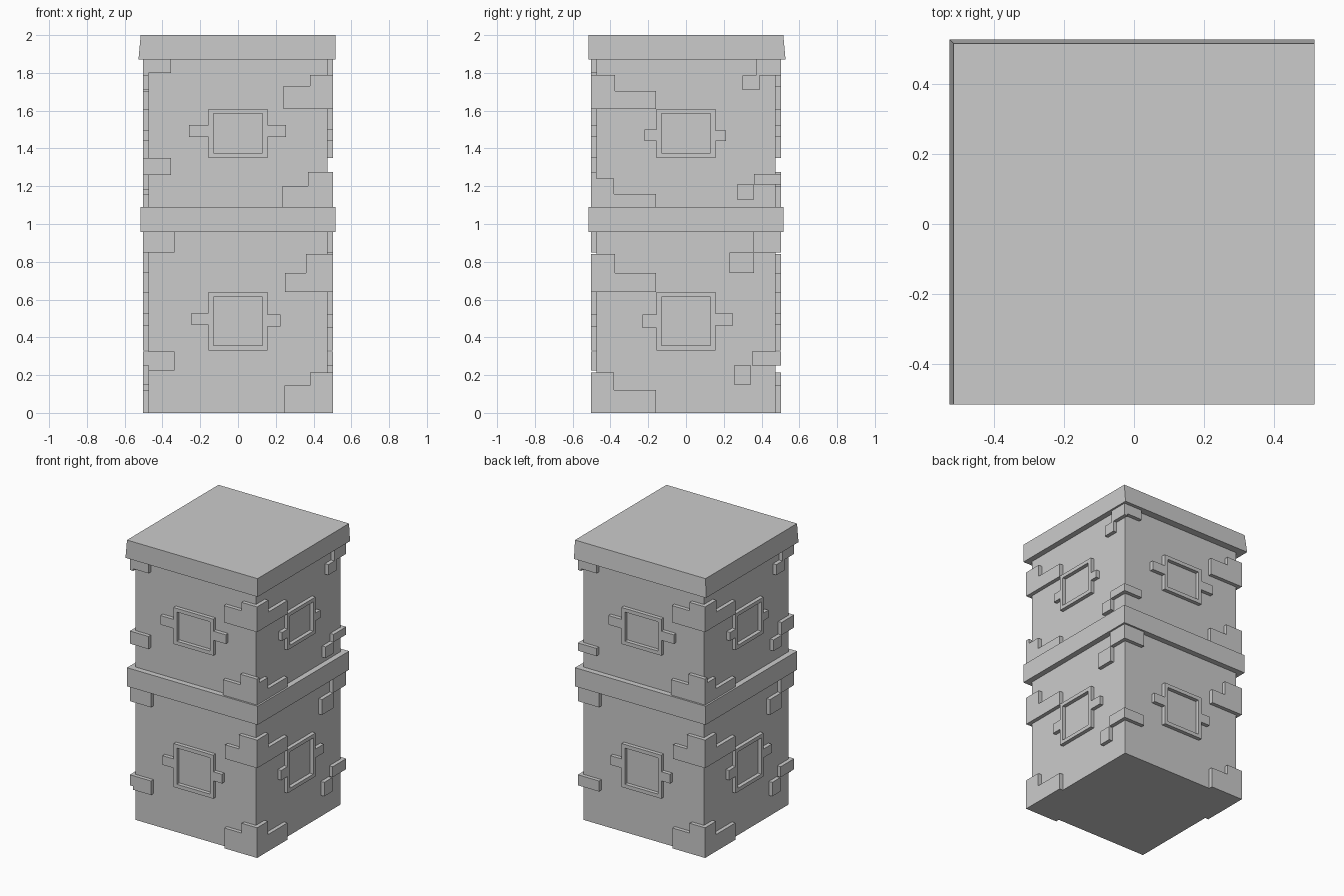
import bpy, bmesh
from mathutils import Matrix
from math import pi

if "Cube" in bpy.data.objects:
    bpy.data.objects.remove(bpy.data.objects["Cube"])

BODY, OUT, BAND = 0.475, 0.502, 0.515   # half widths: wall, trim, band


def finish(name, bm):
    bmesh.ops.recalc_face_normals(bm, faces=bm.faces)
    me = bpy.data.meshes.new(name)
    bm.to_mesh(me)
    bm.free()
    ob = bpy.data.objects.new(name, me)
    bpy.context.collection.objects.link(ob)
    return ob


def block(name, half, z0, z1):
    bm = bmesh.new()
    bmesh.ops.create_cube(bm, size=1)
    for v in bm.verts:
        v.co.x *= 2 * half
        v.co.y *= 2 * half
        v.co.z = z1 if v.co.z > 0 else z0
    return finish(name, bm)


def turn(bm, side):
    bm.transform(Matrix.Rotation(side * pi / 2, 4, 'Z'))


def plate(name, side, pts):
    """Extrude a (u, z) outline out of one wall; side 0 front, 1 right, 2 back, 3 left."""
    bm = bmesh.new()
    f = bm.faces.new([bm.verts.new((u, -BODY, z)) for u, z in pts])
    ext = bmesh.ops.extrude_face_region(bm, geom=[f], use_keep_orig=True)
    for v in ext['geom']:
        if isinstance(v, bmesh.types.BMVert):
            v.co.y = -OUT
    turn(bm, side)
    finish(name, bm)


def rect(u0, u1, z0, z1):
    return [(u0, z0), (u1, z0), (u1, z1), (u0, z1)]


def stair(name, side, left, mid, right, z0, zl, zr):
    plate(name, side, [(left, z0), (right, z0), (right, zr), (mid, zr), (mid, zl), (left, zl)])


def frame(name, side, z0, z1, w=0.157, t=0.026):
    bm = bmesh.new()
    loops = []
    for inset, y in ((0, BODY), (0, OUT), (t, OUT), (t, BODY)):
        loops.append([bm.verts.new((u, -y, z)) for u, z in
                      rect(-w + inset, w - inset, z0 + inset, z1 - inset)])
    for a, b in zip(loops, loops[1:]):
        for i in range(4):
            j = (i + 1) % 4
            bm.faces.new((a[i], a[j], b[j], b[i]))
    turn(bm, side)
    finish(name, bm)


# main pillar, middle band and lid
block("pillar_body", BODY, 0, 1.95)
block("middle_band", BAND, 0.957, 1.09)
lid = block("lid", BAND, 1.87, 2.0)
for v in lid.data.vertices:          # slight flare on two lower edges
    if v.co.z < 1.9:
        if v.co.x < 0:
            v.co.x -= 0.012
        if v.co.y > 0:
            v.co.y += 0.012

# window frames on all walls
for side in range(4):
    frame("upper_frame", side, 1.35, 1.61)
    frame("lower_frame", side, 0.33, 0.64)

# front and back walls
for side in (0, 2):
    for box in ((-0.26, -0.157, 1.46, 1.525), (0.157, 0.255, 1.46, 1.525),
                (-0.245, -0.157, 0.465, 0.53), (0.157, 0.225, 0.457, 0.522)):
        plate("frame_tab", side, rect(*box))
    for s in ((0.24, 0.38, 1.61, 1.73, 1.79), (0.235, 0.37, 1.09, 1.20, 1.275),
              (0.25, 0.36, 0.64, 0.74, 0.84), (0.245, 0.38, 0, 0.145, 0.215)):
        stair("corner_step", side, s[0], s[1], OUT, *s[2:])
    mid = (1.26, 1.35) if side == 0 else (1.21, 1.265)
    for u, z0, z1 in ((-0.355, 1.80, 1.87), (-0.355, *mid),
                      (-0.335, 0.85, 0.957), (-0.335, 0.225 if side == 0 else 0.25, 0.325)):
        plate("corner_chip", side, rect(-BODY, u, z0, z1))

# right and left walls
for side in (1, 3):
    for box in ((-0.22, -0.157, 1.44, 1.50), (0.157, 0.212, 1.44, 1.495),
                (-0.23, -0.157, 0.45, 0.52), (0.157, 0.25, 0.463, 0.525)):
        plate("frame_tab", side, rect(*box))
    for s in ((-0.375, 1.61, 1.705, 1.79), (-0.38, 1.09, 1.16, 1.24),
              (-0.375, 0.64, 0.74, 0.84), (-0.38, 0, 0.12, 0.215)):
        u, z0, zr, zl = s
        plate("corner_step", side, [(-BODY, z0), (-0.16, z0), (-0.16, zr), (u, zr), (u, zl), (-BODY, zl)])
    mid = (1.21, 1.265) if side == 1 else (1.26, 1.35)
    # chip wrapping the corner, with a smaller square hanging below it
    for u0, u1, z0, z1, drop in ((0.37, 0.39, 1.785, 1.87, 0.075), (0.36, 0.36, *mid, 0.08),
                                 (0.355, 0.36, 0.85, 0.957, 0.11), (0.35, 0.345, 0.25, 0.325, 0.1)):
        w = 0.13 if drop > 0.1 else 0.09
        plate("corner_chip", side, rect(u0, OUT, z0, z1))
        plate("hanging_chip", side, rect(u1 - w, u1, z0 - drop, z0))
